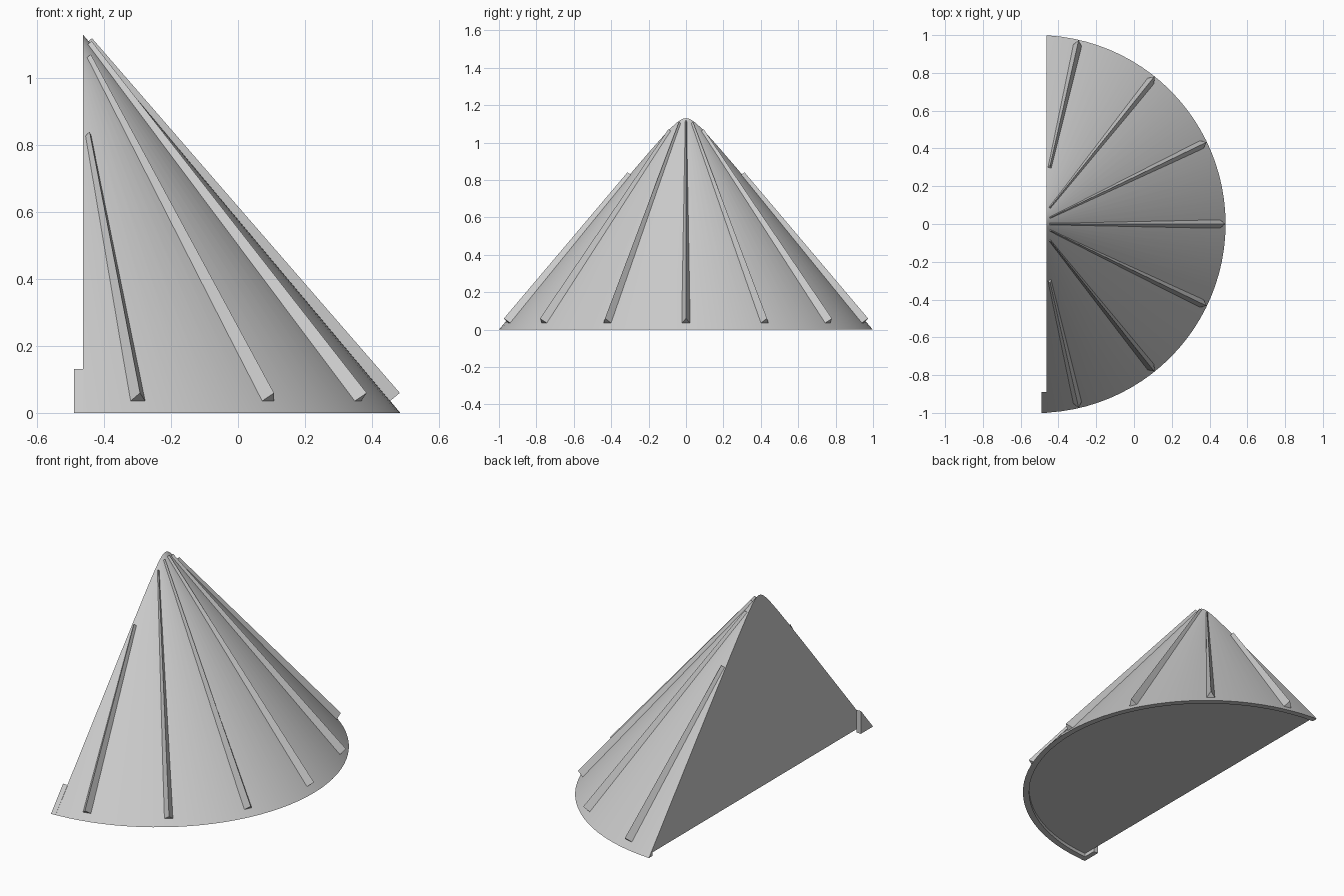
import bpy, bmesh, math
from mathutils import Vector, Matrix

cube = bpy.data.objects.get("Cube")
if cube:
    bpy.data.objects.remove(cube, do_unlink=True)

AXIS_X = -0.515      # cone axis
CUT_X = -0.463       # flat back plane
HEIGHT = 1.192       # height of the uncut cone, base radius 1
RIB_COUNT = 7

grey = bpy.data.materials.new("light grey")
grey.use_nodes = True
grey.diffuse_color = (0.6, 0.6, 0.6, 1)
grey.node_tree.nodes["Principled BSDF"].inputs["Base Color"].default_value = (0.6, 0.6, 0.6, 1)


def finish(bm, name, smooth=False):
    bmesh.ops.recalc_face_normals(bm, faces=bm.faces[:])
    mesh = bpy.data.meshes.new(name)
    bm.to_mesh(mesh)
    bm.free()
    mesh.materials.append(grey)
    obj = bpy.data.objects.new(name, mesh)
    bpy.context.collection.objects.link(obj)
    if smooth:
        bpy.ops.object.select_all(action='DESELECT')
        obj.select_set(True)
        bpy.context.view_layer.objects.active = obj
        bpy.ops.object.shade_smooth_by_angle(angle=math.radians(30))
    return obj


# Half cone: revolved profile with a thin lip under the base, sliced flat at the back
bm = bmesh.new()
profile = [(0, 0.02), (0.966, 0.02), (0.966, 0), (1, 0), (0, HEIGHT)]
verts = [bm.verts.new((AXIS_X + r, 0, z)) for r, z in profile]
edges = [bm.edges.new(pair) for pair in zip(verts, verts[1:])]
bmesh.ops.spin(bm, geom=verts + edges, cent=(AXIS_X, 0, 0), axis=(0, 0, 1),
               angle=math.tau, steps=96)
bmesh.ops.remove_doubles(bm, verts=bm.verts[:], dist=0.0005)
cut = bmesh.ops.bisect_plane(bm, geom=bm.verts[:] + bm.edges[:] + bm.faces[:],
                             plane_co=(CUT_X, 0, 0), plane_no=(-1, 0, 0),
                             clear_outer=True)
rim = [e for e in cut["geom_cut"] if isinstance(e, bmesh.types.BMEdge)]
bmesh.ops.edgeloop_fill(bm, edges=rim)
finish(bm, "half_cone", smooth=True)

# Ribs: tapered triangular ridges fanned over the slope
slope_normal = Vector((HEIGHT, 0, 1)).normalized()


def rib_section(r):
    base = Vector((r, 0, HEIGHT * (1 - r)))
    half = 0.004 + 0.021 * r
    sunk = base - slope_normal * 0.004
    return [sunk + Vector((0, -half, 0)), sunk + Vector((0, half, 0)),
            base + slope_normal * (0.012 + 0.026 * r)]


def prism(bm, first, last):
    a = [bm.verts.new(p) for p in first]
    b = [bm.verts.new(p) for p in last]
    bm.faces.new(a)
    bm.faces.new(b)
    for i in range(3):
        j = (i + 1) % 3
        bm.faces.new((a[i], a[j], b[j], b[i]))


for i in range(RIB_COUNT):
    angle = math.pi * ((i + 0.5) / RIB_COUNT - 0.5)
    bm = bmesh.new()
    prism(bm, rib_section(0.068 / math.cos(angle)), rib_section(0.97))
    bm.transform(Matrix.Translation((AXIS_X, 0, 0)) @ Matrix.Rotation(angle, 4, 'Z'))
    finish(bm, f"rib_{i + 1}")

# Small wedge tab on the back, flush with the slope at the front corner
bm = bmesh.new()
wedge = [(-1, 0), (-0.89, 0), (-0.89, 0.131)]
prism(bm, [(-0.49, y, z) for y, z in wedge], [(CUT_X + 0.002, y, z) for y, z in wedge])
finish(bm, "back_tab")
